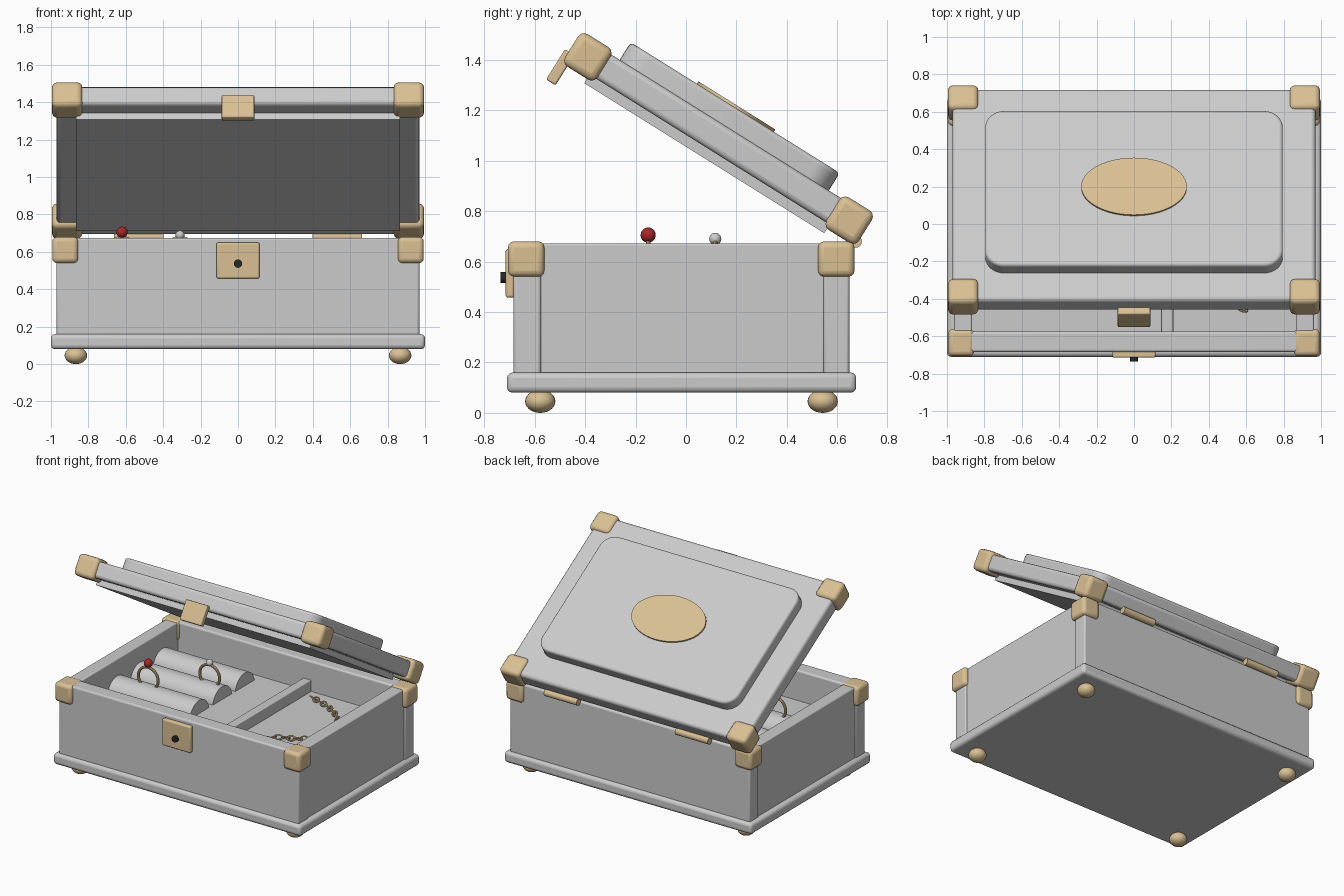
import bpy, bmesh, math
from mathutils import Matrix, Vector

if "Cube" in bpy.data.objects:
    bpy.data.objects.remove(bpy.data.objects["Cube"])

def material(name, color):
    m = bpy.data.materials.new(name)
    m.diffuse_color = (*color, 1)
    m.use_nodes = True
    m.node_tree.nodes["Principled BSDF"].inputs["Base Color"].default_value = m.diffuse_color
    return m

BRASS = material("brass", (0.70, 0.53, 0.29))
RUBY = material("ruby", (0.40, 0.02, 0.02))
BLACK = material("black", (0.02, 0.02, 0.02))
WORLD = Matrix.Identity(4)
# Lid frame: origin on the hinge line, -Y runs to the lid front, Z is the lid normal
LID = Matrix.Translation((0, 0.676, 0.68)) @ Matrix.Rotation(math.radians(-32), 4, 'X')

def finish(name, bm, mat=None, frame=WORLD, bevel=0, segments=3):
    bmesh.ops.recalc_face_normals(bm, faces=bm.faces)
    me = bpy.data.meshes.new(name)
    bm.to_mesh(me)
    bm.free()
    ob = bpy.data.objects.new(name, me)
    bpy.context.collection.objects.link(ob)
    ob.matrix_world = frame
    if mat:
        me.materials.append(mat)
    bpy.context.view_layer.objects.active = ob
    bpy.ops.object.select_all(action='DESELECT')
    ob.select_set(True)
    bpy.ops.object.shade_smooth_by_angle(angle=math.radians(35))
    if bevel:
        b = ob.modifiers.new("bevel", 'BEVEL')
        b.width, b.segments = bevel, segments
        b.limit_method = 'ANGLE'
    return ob

def box(name, x, y, z, mat=None, frame=WORLD, bevel=0.0, segments=3, round_corners=0.0):
    bm = bmesh.new()
    bmesh.ops.create_cube(bm, size=1)
    for v in bm.verts:
        v.co = Vector([(r[0] + r[1]) / 2 + c * (r[1] - r[0]) for c, r in zip(v.co, (x, y, z))])
    if round_corners:
        up = [e for e in bm.edges if abs(e.verts[0].co.z - e.verts[1].co.z) > 1e-4]
        bmesh.ops.bevel(bm, geom=up, offset=round_corners, segments=8, profile=0.5, affect='EDGES')
    return finish(name, bm, mat, frame, bevel, segments)

def cylinder(name, center, axis, r, depth, mat=None, frame=WORLD, scale=(1, 1), bevel=0.0):
    bm = bmesh.new()
    rot = {'X': Matrix.Rotation(math.pi / 2, 4, 'Y'), 'Y': Matrix.Rotation(math.pi / 2, 4, 'X'), 'Z': WORLD}[axis]
    m = Matrix.Translation(center) @ rot @ Matrix.Diagonal((scale[0], scale[1], 1, 1))
    bmesh.ops.create_cone(bm, cap_ends=True, segments=48, radius1=r, radius2=r, depth=depth, matrix=m)
    return finish(name, bm, mat, frame, bevel)

def ball(name, center, r, rz, mat=None):
    bm = bmesh.new()
    m = Matrix.Translation(center) @ Matrix.Diagonal((r, r, rz, 1))
    bmesh.ops.create_uvsphere(bm, u_segments=24, v_segments=14, radius=1, matrix=m)
    return finish(name, bm, mat)

def add_torus(bm, m, R, r, n=24, k=8):
    rows = []
    for i in range(n):
        a = 2 * math.pi * i / n
        rows.append([bm.verts.new(m @ Vector(((R + r * math.cos(t)) * math.cos(a),
                                               (R + r * math.cos(t)) * math.sin(a), r * math.sin(t))))
                     for t in (2 * math.pi * j / k for j in range(k))])
    for i in range(n):
        p, q = rows[i], rows[(i + 1) % n]
        for j in range(k):
            bm.faces.new((p[j], q[j], q[(j + 1) % k], p[(j + 1) % k]))

# Base moulding, walls and raised floor
box("base_moulding", (-1, 1), (-0.71, 0.675), (0.08, 0.16), bevel=0.022)
box("front_wall", (-0.97, 0.97), (-0.684, -0.575), (0.14, 0.675), bevel=0.012)
box("back_wall", (-0.97, 0.97), (0.545, 0.648), (0.14, 0.675), bevel=0.012)
box("inner_floor", (-0.88, 0.88), (-0.59, 0.56), (0.14, 0.455))
box("divider", (0.145, 0.21), (-0.58, 0.55), (0.44, 0.537), bevel=0.006)

# Parts repeated on both sides
for s, side in ((-1, "left"), (1, "right")):
    def sx(a, b):
        return tuple(sorted((s * a, s * b)))
    box(f"{side}_wall", sx(0.865, 0.962), (-0.58, 0.55), (0.14, 0.672), bevel=0.008)
    for end, y, fy, ly in (("front", (-0.706, -0.562), -0.578, (-1.367, -1.215)),
                           ("back", (0.524, 0.668), 0.542, (-0.145, 0.007))):
        ball(f"foot_{end}_{side}", (s * 0.867, fy, 0.046), 0.06, 0.046, BRASS)
        box(f"body_corner_{end}_{side}", sx(0.855, 0.993), y, (0.54, 0.68), BRASS, bevel=0.024)
        box(f"lid_corner_{end}_{side}", sx(0.832, 0.995), ly, (-0.02, 0.132), BRASS, LID, bevel=0.028)
    cylinder(f"hinge_{side}", (s * 0.53, 0.672, 0.68), 'X', 0.025, 0.265, BRASS)

# Lock plate with keyhole
box("lock_plate", (-0.115, 0.115), (-0.715, -0.68), (0.457, 0.65), BRASS, bevel=0.01)
cylinder("keyhole", (0, -0.72, 0.537), 'Y', 0.022, 0.03, BLACK)

# Lid: slab, inner lip, raised panel, oval plaque and clasp
box("lid_slab", (-0.97, 0.97), (-1.345, -0.012), (0.0, 0.113), frame=LID, bevel=0.022)
box("lid_inner_lip", (-0.865, 0.865), (-1.248, -0.126), (-0.04, 0.01), frame=LID)
box("lid_panel", (-0.795, 0.795), (-1.178, -0.2), (0.10, 0.195), frame=LID, bevel=0.016, round_corners=0.1)
cylinder("lid_plaque", (0, -0.688, 0.197), 'Z', 1, 0.018, BRASS, LID, (0.282, 0.18))
box("lid_clasp", (-0.087, 0.087), (-1.384, -1.34), (-0.108, 0.034), BRASS, LID, bevel=0.008)

# Half-round ring cushions
for i, y in enumerate((0.365, 0.105, -0.16)):
    bm = bmesh.new()
    arc = [(y + 0.11 * math.cos(math.pi * k / 24), 0.445 + 0.105 * math.sin(math.pi * k / 24)) for k in range(25)]
    f = bm.faces.new([bm.verts.new((-0.87, a, b)) for a, b in arc])
    ext = bmesh.ops.extrude_face_region(bm, geom=[f])["geom"]
    bmesh.ops.translate(bm, vec=(0.67, 0, 0), verts=[v for v in ext if isinstance(v, bmesh.types.BMVert)])
    bm.faces.new([v for v in bm.verts if v.co.x < -0.8]) if not f.is_valid else None
    finish(f"ring_cushion_{i + 1}", bm)

# Two rings with a stone on top
for name, x, y, z, r, mat in (("ruby", -0.62, -0.15, 0.705, 0.03, RUBY), ("pearl", -0.31, 0.116, 0.69, 0.024, None)):
    bm = bmesh.new()
    add_torus(bm, Matrix.Translation((x, y, 0.595)) @ Matrix.Rotation(math.pi / 2, 4, 'X'), 0.08, 0.01, 36, 10)
    finish(f"{name}_ring", bm, BRASS)
    ball(f"{name}_stone", (x, y, z), r, r, mat)

# Chain of alternating links winding across the right tray
path = [Vector(p) for p in ((0.30, 0.44), (0.48, 0.37), (0.63, 0.25), (0.74, 0.05), (0.62, -0.12),
                            (0.44, -0.22), (0.46, -0.36), (0.61, -0.47))]
pts = []
for i in range(len(path) - 1):
    a, b, c, d = path[max(i - 1, 0)], path[i], path[i + 1], path[min(i + 2, len(path) - 1)]
    for k in range(20):
        t = k / 20
        pts.append(0.5 * (2 * b + (c - a) * t + (2 * a - 5 * b + 4 * c - d) * t * t + (3 * b - a - 3 * c + d) * t ** 3))
bm = bmesh.new()
travel, count = 0.0, 0
for p, q in zip(pts, pts[1:]):
    travel += (q - p).length
    if travel >= count * 0.042:
        d = q - p
        m = (Matrix.Translation((p.x, p.y, 0.473)) @ Matrix.Rotation(math.atan2(d.y, d.x), 4, 'Z')
             @ Matrix.Rotation(math.radians(40 if count % 2 else -40), 4, 'X') @ Matrix.Diagonal((1.3, 0.9, 1, 1)))
        add_torus(bm, m, 0.02, 0.006, 14, 6)
        count += 1
finish("chain", bm, BRASS)
